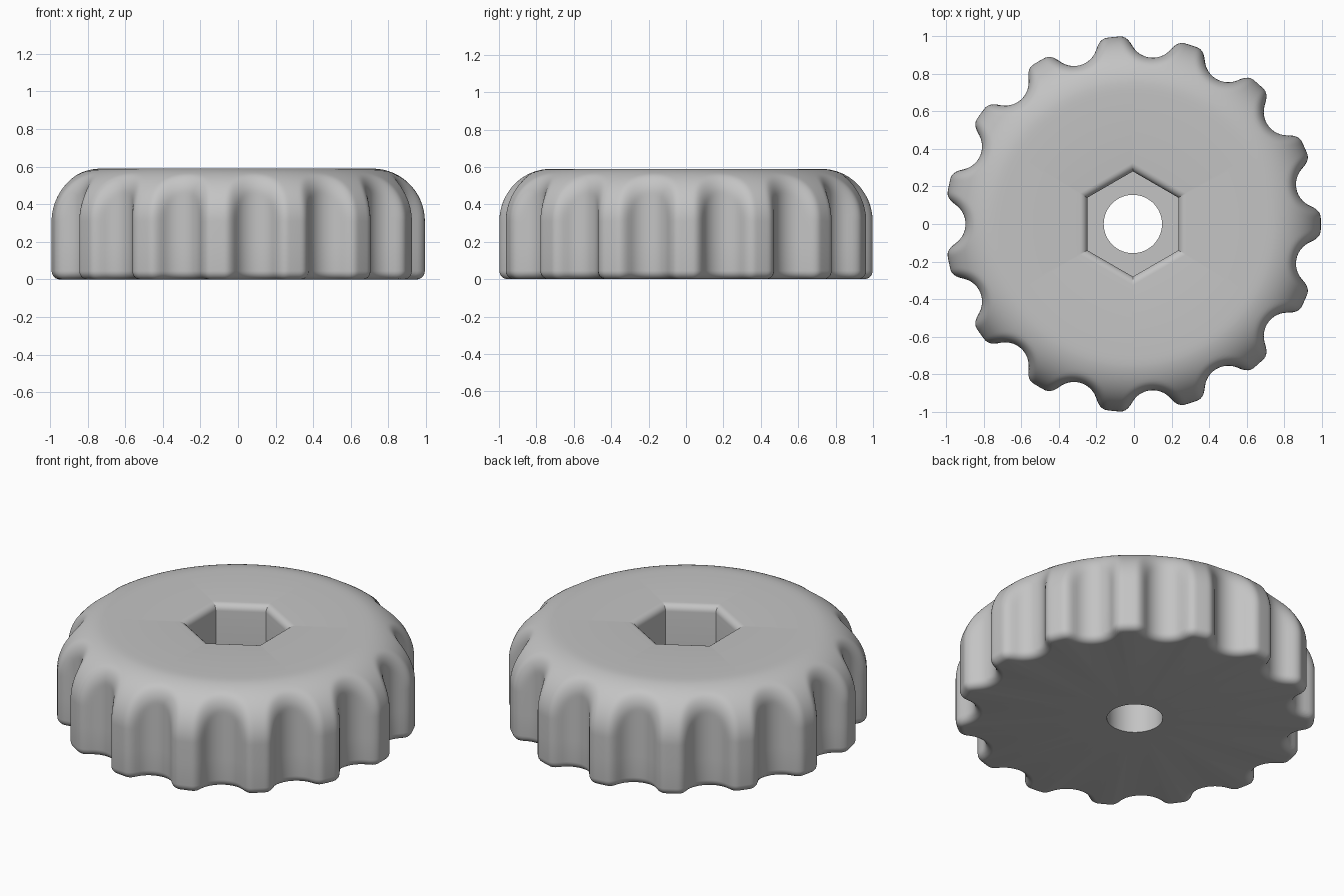
import bpy, bmesh
from math import pi, sin, cos, hypot, radians

cube = bpy.data.objects.get("Cube")
if cube:
    bpy.data.objects.remove(cube, do_unlink=True)

LOBES, STEPS = 15, 32
COUNT = LOBES * STEPS
PITCH = 2 * pi / LOBES
HEIGHT = 0.59
TOP_ROUND = 0.28          # large fillet round the top rim
BOTTOM_ROUND = 0.045
NOTCH_R, NOTCH_AT = 0.125, 1.015
EDGE_ROUND = 0.05         # fillet where a notch meets the rim
HOLE_R, HEX_APOTHEM, HEX_ROUND = 0.155, 0.2425, 0.04
FLOOR = 0.25
SHIFT_X = -0.006

angles = [2 * pi * i / COUNT for i in range(COUNT)]


def body_distance(r, angle, z):
    """Signed distance to the domed disc with scalloped, rounded notches."""
    disc = hypot(max(r - 1 + TOP_ROUND, 0),
                 max(z - HEIGHT + TOP_ROUND, 0)) - TOP_ROUND
    phi = (angle / PITCH % 1 - 0.5) * PITCH
    notch = NOTCH_R - hypot(r * cos(phi) - NOTCH_AT, r * sin(phi))
    blend = hypot(max(EDGE_ROUND + disc, 0), max(EDGE_ROUND + notch, 0))
    return min(-EDGE_ROUND, max(disc, notch)) + blend


def rim_radius(angle, z, inset):
    low, high = 0.5, 1.02
    for _ in range(26):
        mid = (low + high) / 2
        if body_distance(mid, angle, z) < -inset:
            low = mid
        else:
            high = mid
    return low


def circle(r, z):
    return [(r, z)] * COUNT


def rim(z, inset=0):
    return [(rim_radius(a, z, inset), z) for a in angles]


def hexagon(apothem, z):
    return [(apothem / cos((a + pi / 6) % (pi / 3) - pi / 6), z) for a in angles]


# Rings run outward under the base, up the rim, over the top and down the bore
rings = [circle(HOLE_R, 0)]
for i in range(7):
    s = radians(15 * i)
    rings.append(rim(BOTTOM_ROUND * (1 - cos(s)), BOTTOM_ROUND * (1 - sin(s))))
rings.append(rim(0.18))
for i in range(22):
    t = radians(4 * i)
    rings.append(rim(HEIGHT - TOP_ROUND * (1 - sin(t))))
rings += [circle(1 - TOP_ROUND, HEIGHT), circle(0.69, HEIGHT)]
for i in range(7):
    u = radians(15 * i)
    rings.append(hexagon(HEX_APOTHEM + HEX_ROUND * (1 - sin(u)),
                         HEIGHT - HEX_ROUND * (1 - cos(u))))
rings += [hexagon(HEX_APOTHEM, FLOOR), circle(HOLE_R, FLOOR)]

# Bridge the rings into one closed body
bm = bmesh.new()
loops = [[bm.verts.new((r * cos(a) + SHIFT_X, r * sin(a), z))
          for a, (r, z) in zip(angles, ring)] for ring in rings]
for k, lower in enumerate(loops):
    upper = loops[(k + 1) % len(loops)]
    for i in range(COUNT):
        j = (i + 1) % COUNT
        bm.faces.new((lower[i], lower[j], upper[j], upper[i]))
bmesh.ops.recalc_face_normals(bm, faces=bm.faces)
mesh = bpy.data.meshes.new("knob_body")
bm.to_mesh(mesh)
bm.free()

knob = bpy.data.objects.new("knob_body", mesh)
bpy.context.collection.objects.link(knob)

# Plain grey material
grey = bpy.data.materials.new("light_grey")
grey.use_nodes = True
colour = (0.55, 0.55, 0.55, 1)
grey.diffuse_color = colour
grey.node_tree.nodes["Principled BSDF"].inputs["Base Color"].default_value = colour
mesh.materials.append(grey)

bpy.ops.object.select_all(action='DESELECT')
knob.select_set(True)
bpy.context.view_layer.objects.active = knob
bpy.ops.object.shade_smooth_by_angle(angle=radians(35))
